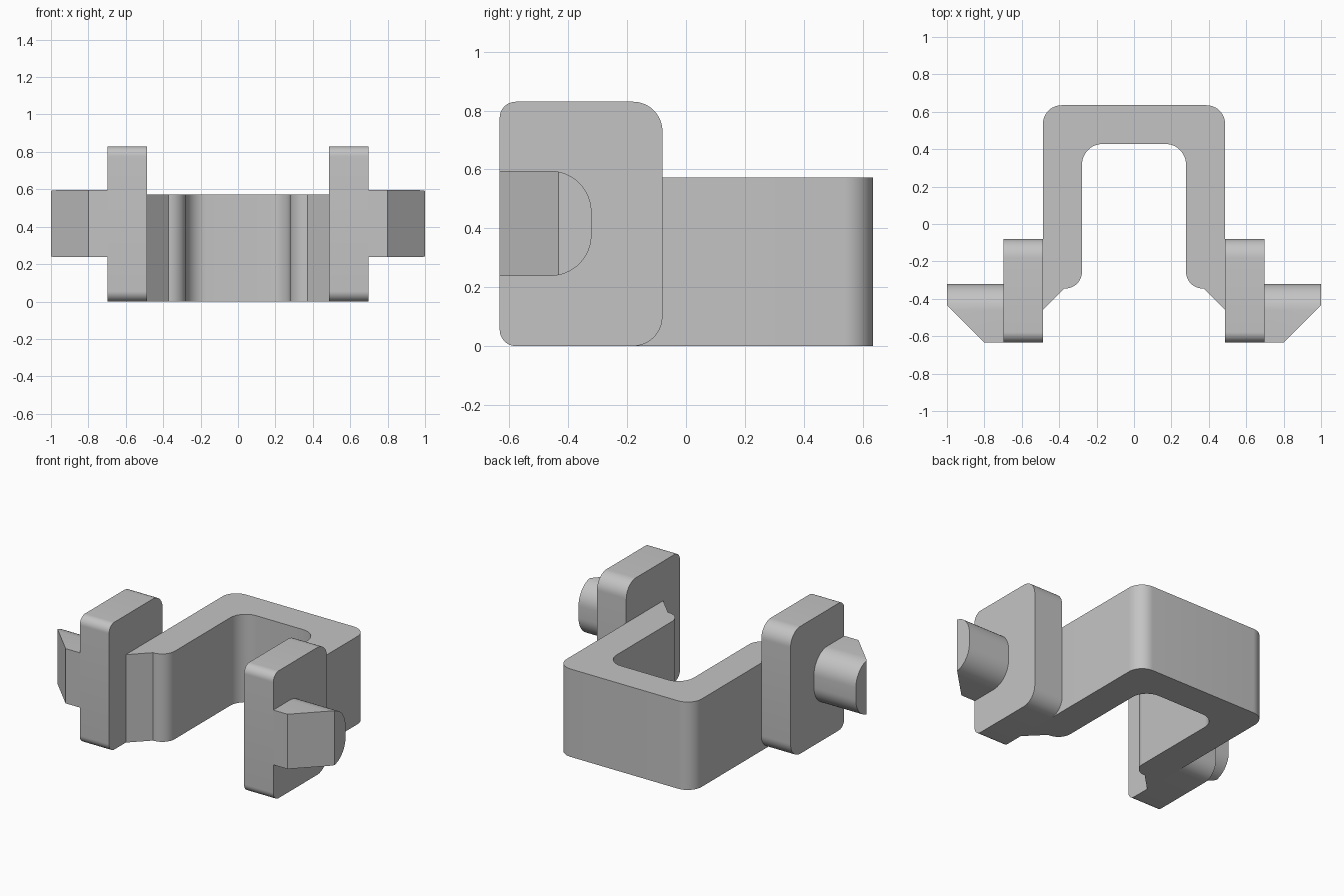
import bpy, bmesh, math
from mathutils import Vector

if "Cube" in bpy.data.objects:
    bpy.data.objects.remove(bpy.data.objects["Cube"], do_unlink=True)

grey = bpy.data.materials.new("plain grey")
grey.use_nodes = True
colour = (0.55, 0.55, 0.55, 1)
grey.diffuse_color = colour
grey.node_tree.nodes["Principled BSDF"].inputs["Base Color"].default_value = colour


def rounded(corners, steps=12):
    """Outline from (u, v, radius) corners, each rounded by an arc."""
    points = []
    for i, (u, v, r) in enumerate(corners):
        p = Vector((u, v))
        if r == 0:
            points.append(p)
            continue
        a = (Vector(corners[i - 1][:2]) - p).normalized()
        b = (Vector(corners[(i + 1) % len(corners)][:2]) - p).normalized()
        half = a.angle(b) / 2
        centre = p + (a + b).normalized() * r / math.sin(half)
        start = p + a * r / math.tan(half) - centre
        end = p + b * r / math.tan(half) - centre
        sweep = math.pi - 2 * half
        for k in range(steps + 1):
            t = k / steps
            points.append(centre + (start * math.sin((1 - t) * sweep)
                                    + end * math.sin(t * sweep)) / math.sin(sweep))
    return points


def prism(name, outline, axis, low, high, side=1, cut=None):
    """Extrude an outline along x or z; optionally slice it with a plane."""
    def place(p, d):
        return (d, p.x, p.y) if axis == "x" else (p.x, p.y, d)
    bm = bmesh.new()
    base = bm.faces.new([bm.verts.new(place(p, low)) for p in outline])
    grown = bmesh.ops.extrude_face_region(bm, geom=[base])["geom"]
    shift = Vector(place(Vector((0, 0)), high - low))
    bmesh.ops.translate(bm, vec=shift,
                        verts=[g for g in grown if isinstance(g, bmesh.types.BMVert)])
    if cut:
        sliced = bmesh.ops.bisect_plane(bm, geom=bm.verts[:] + bm.edges[:] + bm.faces[:],
                                        plane_co=cut[0], plane_no=cut[1], clear_outer=True)
        rim = [g for g in sliced["geom_cut"] if isinstance(g, bmesh.types.BMEdge)]
        bmesh.ops.edgeloop_fill(bm, edges=rim)
    bmesh.ops.scale(bm, vec=(side, 1, 1), verts=bm.verts)
    bmesh.ops.recalc_face_normals(bm, faces=bm.faces)
    mesh = bpy.data.meshes.new(name)
    bm.to_mesh(mesh)
    bm.free()
    mesh.materials.append(grey)
    obj = bpy.data.objects.new(name, mesh)
    bpy.context.collection.objects.link(obj)
    bpy.ops.object.select_all(action="DESELECT")
    obj.select_set(True)
    bpy.context.view_layer.objects.active = obj
    bpy.ops.object.shade_smooth_by_angle(angle=math.radians(30))
    return obj


# U-shaped bracket with rounded bends and flared arm tips
half_u = [(0.487, 0.635, 0.1), (0.487, -0.46, 0), (0.372, -0.345, 0),
          (0.278, -0.345, 0.09), (0.278, 0.428, 0.11)]
bracket = half_u + [(-x, y, r) for x, y, r in reversed(half_u)]
prism("bracket", rounded(bracket), "z", 0, 0.573)

# Upright side plates, each with a lug whose outer front corner is chamfered
plate = rounded([(-0.633, 0, 0.055), (-0.08, 0, 0.1),
                 (-0.08, 0.83, 0.1), (-0.633, 0.83, 0.055)])
lug = rounded([(-0.633, 0.238, 0), (-0.321, 0.238, 0.14),
               (-0.321, 0.595, 0.14), (-0.633, 0.595, 0)])
chamfer = ((0.8, -0.633, 0), (0.7, -0.7, 0))
for label, side in (("left", 1), ("right", -1)):
    prism(label + "_plate", plate, "x", 0.487, 0.698, side)
    prism(label + "_lug", lug, "x", 0.698, 1.0, side, chamfer)
